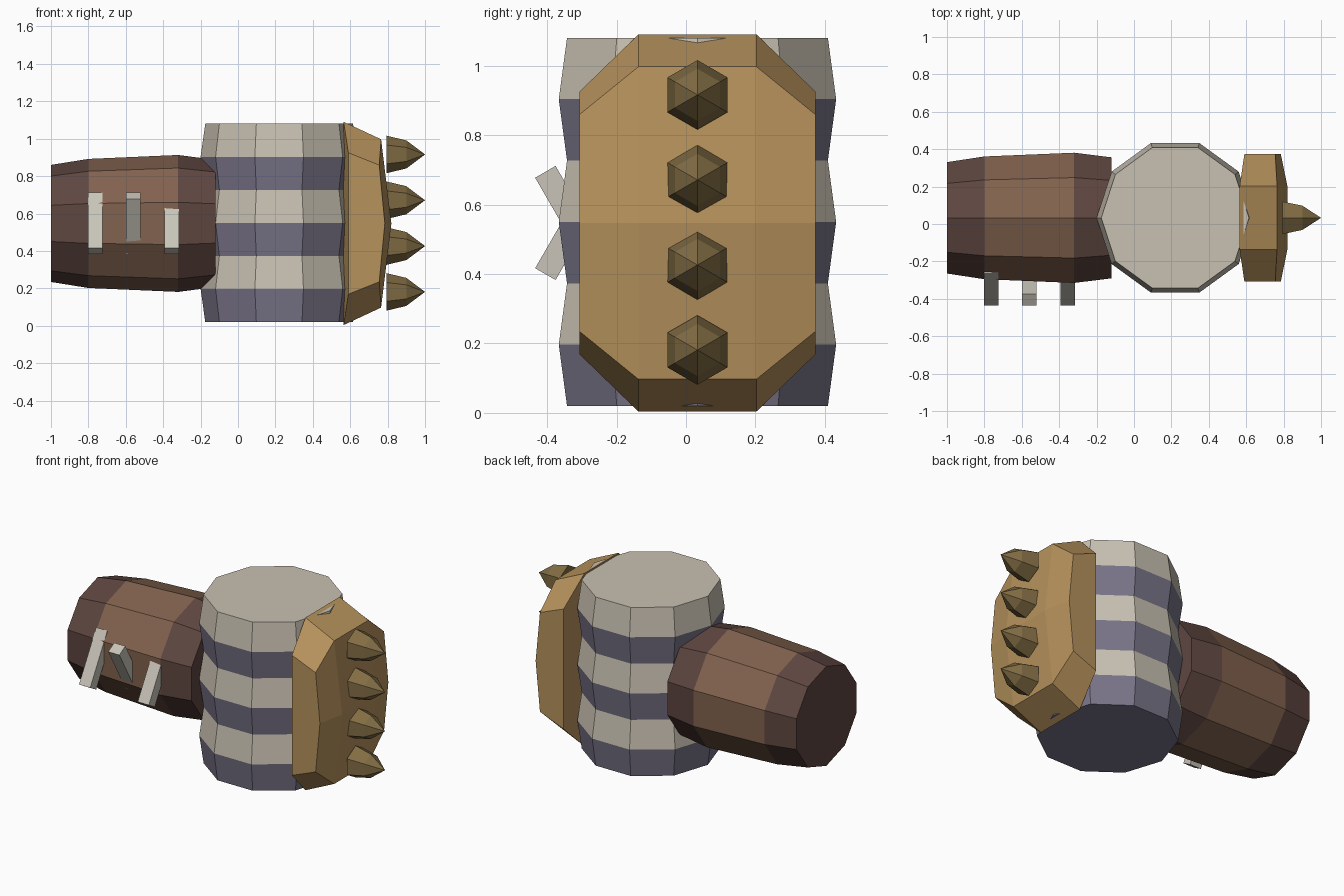
import bpy, bmesh, math
from mathutils import Matrix

if "Cube" in bpy.data.objects:
    bpy.data.objects.remove(bpy.data.objects["Cube"])


def material(name, r, g, b):
    def lin(c):
        c /= 255
        return c / 12.92 if c <= 0.04045 else ((c + 0.055) / 1.055) ** 2.4
    m = bpy.data.materials.new(name)
    m.diffuse_color = (lin(r), lin(g), lin(b), 1)
    m.use_nodes = True
    m.node_tree.nodes["Principled BSDF"].inputs["Base Color"].default_value = m.diffuse_color
    return m


PALE = material("pale wrap", 200, 192, 178)
PURPLE = material("purple wrap", 121, 116, 136)
GOLD = material("gold", 182, 146, 92)
SPIKE = material("dark gold", 130, 109, 68)
BROWN = material("brown leather", 130, 98, 78)
DARK = material("dark leather", 94, 70, 64)
STITCH = material("stitch grey", 200, 196, 184)


def finish(name, bm, mats):
    bmesh.ops.recalc_face_normals(bm, faces=bm.faces)
    me = bpy.data.meshes.new(name)
    bm.to_mesh(me)
    bm.free()
    for m in mats:
        me.materials.append(m)
    ob = bpy.data.objects.new(name, me)
    bpy.context.collection.objects.link(ob)
    return ob


def lathe(name, profile, sides, mats, bands, matrix):
    """Stack rings (radius, height) along local z; bands gives a material per ring gap."""
    bm = bmesh.new()
    rings = []
    for r, h in profile:
        angles = [2 * math.pi * i / sides for i in range(sides)]
        rings.append([bm.verts.new((r * math.cos(a), r * math.sin(a), h)) for a in angles]
                     if r > 0 else [bm.verts.new((0, 0, h))])
    for k, (a, b) in enumerate(zip(rings, rings[1:])):
        for i in range(sides):
            j = (i + 1) % sides
            f = bm.faces.new((a[i], a[j], b[j], b[i]) if len(b) > 1 else (a[i], a[j], b[0]))
            f.material_index = bands[k]
    bm.faces.new(rings[0]).material_index = bands[0]
    if len(rings[-1]) > 1:
        bm.faces.new(rings[-1]).material_index = bands[-1]
    bm.transform(matrix)
    return finish(name, bm, mats)


CY, CZ = 0.033, 0.547
ALONG_X = Matrix.Rotation(math.pi / 2, 4, 'Y')   # local z becomes +x

# Forearm: ten-sided barrel with darker ends
lathe("forearm", [(0.313, -1.0), (0.345, -0.8), (0.366, -0.32), (0.34, -0.12)], 10,
      [BROWN, DARK], [1, 0, 1], Matrix.Translation((0, CY, CZ)) @ ALONG_X)

# Wrapped fist: six stacked bands, alternately flaring and tapering
lathe("wrapped_fist", [((0.395, 0.42)[i % 2], 0.02 + i * 1.06 / 6) for i in range(7)], 10,
      [PURPLE, PALE], [i % 2 for i in range(6)], Matrix.Translation((0.22, CY, 0)))

# Knuckle plate: chamfered slab with a bulged front, built from two 4 x 3 grids
bm = bmesh.new()


def grid(inner_z, outer_z, x_at):
    g = []
    for y in (-0.34, -0.17, 0.17, 0.34):
        h = inner_z if abs(y) < 0.2 else outer_z
        g.append([bm.verts.new((x_at(abs(y) > 0.2, s != 0), CY + y, CZ + s * h))
                  for s in (-1, 0, 1)])
    return g


back = grid(0.543, 0.378, lambda side, end: 0.59 if side else 0.565)
front = grid(0.45, 0.312, lambda side, end: 0.82 - 0.035 * side - (0.03 if side else 0.055) * end)
for g in (back, front):
    for i in range(3):
        for j in range(2):
            bm.faces.new((g[i][j], g[i + 1][j], g[i + 1][j + 1], g[i][j + 1]))
rim = [(0, 0), (1, 0), (2, 0), (3, 0), (3, 1), (3, 2), (2, 2), (1, 2), (0, 2), (0, 1)]
for (a, b), (c, d) in zip(rim, rim[1:] + rim[:1]):
    bm.faces.new((back[a][b], back[c][d], front[c][d], front[a][b]))
finish("knuckle_plate", bm, [GOLD])

# Four six-sided spikes
for i in range(4):
    lathe(f"spike_{i + 1}", [(0.1, 0.795), (0.075, 0.9), (0, 1.0)], 6, [SPIKE], [0, 0],
          Matrix.Translation((0, CY, 0.181 + i * 0.245)) @ ALONG_X)

# Stitches: tilted bars set into the front of the forearm
for i, (x, tilt) in enumerate([(-0.763, -30), (-0.56, 30), (-0.355, -30)]):
    bm = bmesh.new()
    bmesh.ops.create_cube(bm, size=1)
    bm.transform(Matrix.Translation((x, -0.32, CZ))
                 @ Matrix.Rotation(math.radians(tilt), 4, 'X')
                 @ Matrix.Diagonal((0.078, 0.068, 0.34, 1)))
    finish(f"stitch_{i + 1}", bm, [STITCH])
